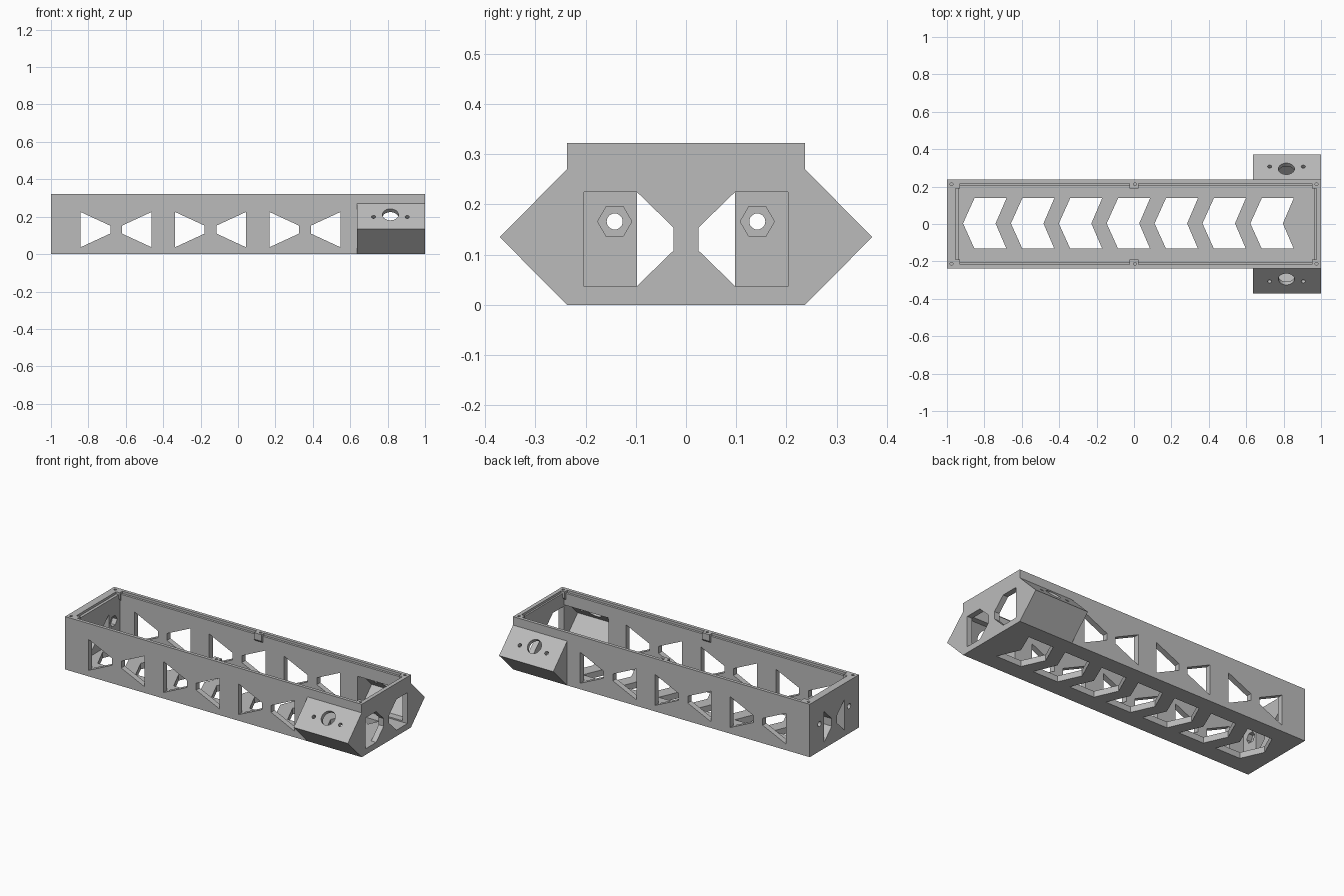
import bpy, bmesh, math
from mathutils import Vector

if "Cube" in bpy.data.objects:
    bpy.data.objects.remove(bpy.data.objects["Cube"], do_unlink=True)

grey = bpy.data.materials.new("mid_grey")
grey.use_nodes = True
colour = (0.5, 0.5, 0.5, 1)
grey.diffuse_color = colour
grey.node_tree.nodes["Principled BSDF"].inputs["Base Color"].default_value = colour


def prism(name, axis, profile, lo, hi):
    """Extrude a profile along an axis; profile points are (y,z), (x,z) or (x,y)."""
    place = {"x": lambda p, d: (d, p[0], p[1]),
             "y": lambda p, d: (p[0], d, p[1]),
             "z": lambda p, d: (p[0], p[1], d)}[axis]
    bm = bmesh.new()
    face = bm.faces.new([bm.verts.new(place(p, lo)) for p in profile])
    new = bmesh.ops.extrude_face_region(bm, geom=[face])["geom"]
    shift = Vector(place((0, 0), hi - lo))
    bmesh.ops.translate(bm, vec=shift, verts=[v for v in new if isinstance(v, bmesh.types.BMVert)])
    bmesh.ops.recalc_face_normals(bm, faces=bm.faces[:])
    mesh = bpy.data.meshes.new(name)
    bm.to_mesh(mesh)
    bm.free()
    ob = bpy.data.objects.new(name, mesh)
    bpy.context.collection.objects.link(ob)
    mesh.materials.append(grey)
    return ob


def rect(a0, a1, b0, b1):
    return [(a0, b0), (a1, b0), (a1, b1), (a0, b1)]


def ring(cx, cy, r, n):
    return [(cx + r * math.cos(math.tau * i / n), cy + r * math.sin(math.tau * i / n)) for i in range(n)]


def combine(target, tool, operation):
    """Apply one boolean and discard the tool."""
    mod = target.modifiers.new("combine", "BOOLEAN")
    mod.operation = operation
    mod.solver = "EXACT"
    mod.object = tool
    bpy.context.view_layer.objects.active = target
    bpy.ops.object.modifier_apply(modifier=mod.name)
    bpy.data.objects.remove(tool, do_unlink=True)


def cut(*args):
    combine(body, prism("cutter", *args), "DIFFERENCE")


W, H, FLOOR = 0.237, 0.322, 0.037
APEX, MID, SHOULDER = 0.371, 0.135, 0.27
POD_START = 0.635
INNER = 0.203
BACK, FRONT = -0.938, 0.966      # inner faces of the two end walls

# Outer block with the wedge pods at one end
body = prism("tray_body", "x", rect(-W, W, 0, H), -1, 1)
pods = prism("pods", "x", [(-W, 0), (W, 0), (APEX, MID), (W, SHOULDER), (-W, SHOULDER), (-APEX, MID)],
             POD_START, 1)
combine(body, pods, "UNION")

# Main cavity and the shallow lid ledge
cut("z", rect(BACK, FRONT, -INNER, INNER), FLOOR, H + 0.1)
cut("z", rect(-0.955, 0.976, -0.217, 0.217), H - 0.014, H + 0.1)

# Hollow pods opening into the cavity
for s in (-1, 1):
    cut("x", [(s * 0.18, 0.045), (s * 0.247, 0.045), (s * 0.337, MID), (s * W, 0.235), (s * 0.18, 0.235)],
        0.665, FRONT)

# Bow-tie windows in both long walls
for i in range(3):
    c = -0.652 + i * 0.505
    for s in (-1, 1):
        cut("y", [(c + s * 0.189, FLOOR), (c + s * 0.189, 0.225), (c + s * 0.031, 0.152), (c + s * 0.031, 0.11)],
            -0.5, 0.5)

# Chevron openings in the floor
for i in range(7):
    x = -0.914 + i * 0.256
    cut("z", [(x, 0.003), (x + 0.061, -0.132), (x + 0.232, -0.132), (x + 0.174, 0.003),
              (x + 0.232, 0.138), (x + 0.061, 0.138)], -0.1, FLOOR + 0.02)

# End wall openings, screw holes and nut traps
for s in (-1, 1):
    neck = [(s * 0.098, FLOOR), (s * 0.025, 0.108), (s * 0.025, 0.154), (s * 0.098, 0.225)]
    cut("x", neck, -1.1, -0.9)
    cut("x", neck + [(s * INNER, 0.225), (s * INNER, FLOOR)], 0.94, 1.1)
    cut("x", ring(s * 0.142, 0.166, 0.016, 24), -1.1, -0.9)
    cut("x", ring(s * 0.142, 0.166, 0.034, 6), BACK - 0.03, -0.9)

# Round holes through the upper pod slopes
for s in (-1, 1):
    for x, y, r in ((0.815, 0.295, 0.043), (0.725, 0.307, 0.011), (0.905, 0.307, 0.011)):
        drill = prism("drill", "z", ring(0, 0, r, 32), -0.06, 0.06)
        drill.rotation_euler.x = -s * math.pi / 4
        drill.location = (x, s * y, APEX + MID - y)
        bpy.context.view_layer.update()
        combine(body, drill, "DIFFERENCE")

# Lid screw tabs with tapered undersides, at corners and mid-length
for x0, x1, hole in ((-0.99, -0.93, -0.976), (-0.025, 0.025, 0.005), (0.952, 0.99, 0.976)):
    for s in (-1, 1):
        tab = prism("tab", "x", [(s * 0.23, H), (s * 0.19, H), (s * 0.19, H - 0.04), (s * 0.23, H - 0.08)], x0, x1)
        combine(body, tab, "UNION")
        cut("z", ring(hole, s * 0.213, 0.008, 16), H - 0.035, H + 0.1)

# Smooth round holes, crisp edges elsewhere
bpy.ops.object.select_all(action="DESELECT")
body.select_set(True)
bpy.context.view_layer.objects.active = body
bpy.ops.object.shade_smooth_by_angle(angle=math.radians(25))
